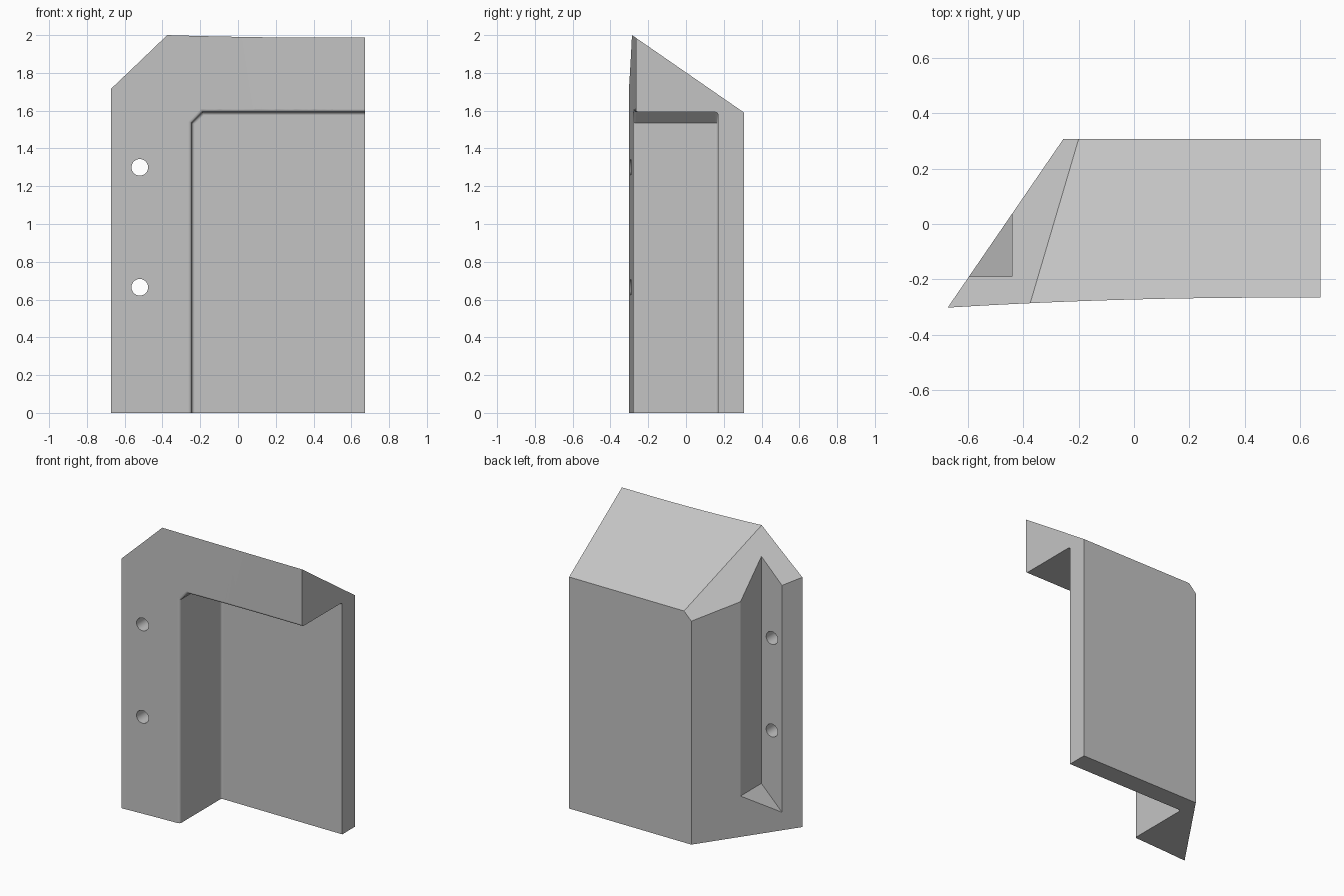
import bpy, bmesh
from math import sin, cos, pi
from mathutils import Vector

cube = bpy.data.objects.get("Cube")
if cube:
    bpy.data.objects.remove(cube, do_unlink=True)

grey = bpy.data.materials.new("plain grey")
grey.use_nodes = True
GREY = (0.55, 0.55, 0.55, 1)
grey.diffuse_color = GREY
grey.node_tree.nodes["Principled BSDF"].inputs["Base Color"].default_value = GREY


def front_y(x):
    """Gently bowed front surface."""
    return -0.266 - 0.036 * (max(0, 0.5 - x) / 1.173) ** 2


def loft(name, rings):
    """Closed solid through matching rings of points."""
    bm = bmesh.new()
    vs = [[bm.verts.new(p) for p in ring] for ring in rings]
    n = len(vs[0])
    for a, b in zip(vs, vs[1:]):
        for i in range(n):
            j = (i + 1) % n
            bm.faces.new((a[i], a[j], b[j], b[i]))
    bm.faces.new(vs[0])
    bm.faces.new(vs[-1])
    bmesh.ops.recalc_face_normals(bm, faces=bm.faces)
    mesh = bpy.data.meshes.new(name)
    bm.to_mesh(mesh)
    bm.free()
    mesh.materials.append(grey)
    ob = bpy.data.objects.new(name, mesh)
    bpy.context.collection.objects.link(ob)
    return ob


def cut(ob, cutter):
    mod = ob.modifiers.new("cut", "BOOLEAN")
    mod.operation, mod.solver, mod.object = "DIFFERENCE", "EXACT", cutter
    bpy.context.view_layer.objects.active = ob
    bpy.ops.object.modifier_apply(modifier=mod.name)
    bpy.data.objects.remove(cutter, do_unlink=True)


# Body: plan outline with bowed front and slanted right side
L, R, BACK = -0.673, 0.673, 0.307
xs = [L + (R - L) * i / 16 for i in range(17)]
plan = [(x, front_y(x)) for x in xs] + [(R, BACK), (-0.255, BACK)]
body = loft("corner_housing", [[(x, y, z) for x, y in plan] for z in (0, 2.5)])

# Sloped roof and hip on the right corner
ridge_front = Vector((-0.375, front_y(-0.375), 2.0))
ridge_back = Vector((-0.2, BACK, 1.59))
hip_low = Vector((L, front_y(L), 1.715))
roof_right = ridge_back + Vector((0.8, 0, 0))
bm = bmesh.new()
bm.from_mesh(body.data)
for third in (roof_right, hip_low):
    normal = (ridge_back - ridge_front).cross(third - ridge_front)
    if normal.z < 0:
        normal.negate()
    res = bmesh.ops.bisect_plane(bm, geom=bm.verts[:] + bm.edges[:] + bm.faces[:], dist=1e-5,
                                 plane_co=ridge_front, plane_no=normal, clear_outer=True)
    rim = [e for e in bm.edges if e.is_boundary]
    bmesh.ops.edgeloop_fill(bm, edges=rim)
bmesh.ops.recalc_face_normals(bm, faces=bm.faces)
bm.to_mesh(body.data)
bm.free()


# Front recess with rounded mouth and rounded floor edge
def recess_ring(d, depth):
    x0, top, ch, k = -0.245, 1.592, 0.057, 0.414 * d
    pts = [(-0.26, -0.1), (x0 - d, top - ch + k), (x0 + ch - k, top + d)]
    pts[0] = (x0 - d, -0.1)
    pts += [(-0.1 + 0.1 * i, top + d) for i in range(10)] + [(0.8, -0.1)]
    return [(x, depth(x), z) for x, z in pts]


RAD, STEPS = 0.016, 5
turns = [pi / 2 * i / STEPS for i in range(STEPS + 1)]
rings = [recess_ring(RAD, lambda x: -0.6)]
rings += [recess_ring(RAD * (1 - sin(t)), lambda x, t=t: front_y(x) + RAD * (1 - cos(t)))
          for t in turns]
rings += [recess_ring(-RAD * (1 - cos(t)), lambda x, t=t: 0.17 - RAD * (1 - sin(t)))
          for t in turns]
cut(body, loft("recess_cutter", rings))

# Slot in the slanted side, open at the top, with a sloping floor
profile = [(-0.44, 0.28), (-0.44, 2.5), (-0.9, 2.5), (-0.9, -0.18)]
cut(body, loft("slot_cutter", [[(x, y, z) for x, z in profile] for y in (-0.19, 0.6)]))

# Screw holes from the front into the slot
for height in (0.665, 1.3):
    circle = [(-0.52 + 0.044 * cos(a), height + 0.044 * sin(a))
              for a in (2 * pi * i / 32 for i in range(32))]
    cut(body, loft("hole_cutter", [[(x, y, z) for x, z in circle] for y in (-0.5, -0.15)]))

# Smooth the curves, keep the edges crisp
bpy.ops.object.select_all(action="DESELECT")
body.select_set(True)
bpy.context.view_layer.objects.active = body
bpy.ops.object.shade_smooth_by_angle(angle=0.42)
weighted = body.modifiers.new("weighted normals", "WEIGHTED_NORMAL")
weighted.keep_sharp = True
